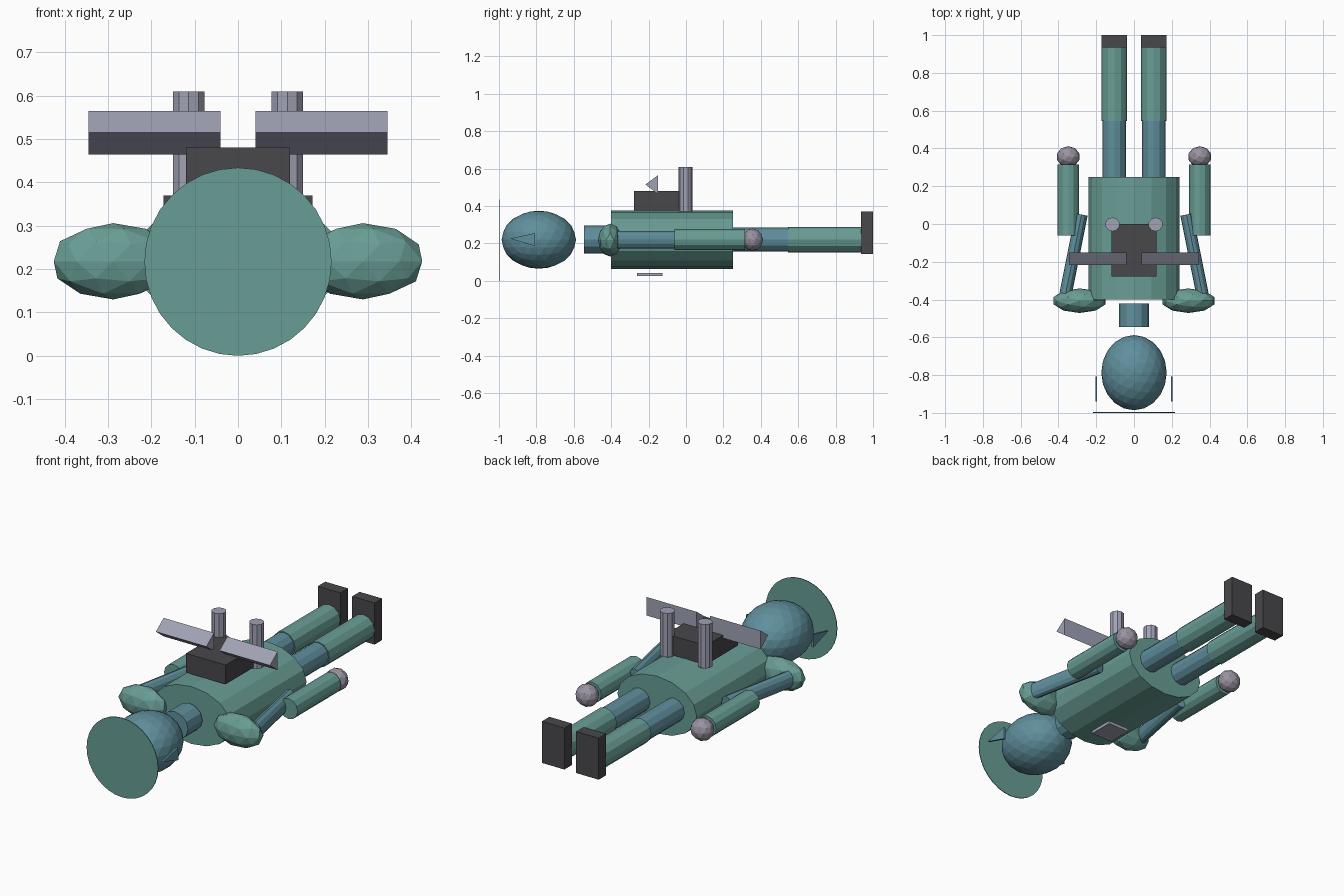
import bpy, bmesh, math
from mathutils import Matrix, Vector

if "Cube" in bpy.data.objects:
    bpy.data.objects.remove(bpy.data.objects["Cube"])

def material(name, rgb):
    m = bpy.data.materials.new(name)
    m.diffuse_color = (*rgb, 1)
    m.use_nodes = True
    m.node_tree.nodes["Principled BSDF"].inputs["Base Color"].default_value = m.diffuse_color
    return m

GREEN = material("green", (0.14, 0.34, 0.30))
BLUE = material("blue", (0.115, 0.275, 0.335))
DARK = material("dark_grey", (0.065, 0.065, 0.072))
LILAC = material("lilac_grey", (0.35, 0.36, 0.46))
PALE = material("pale_grey", (0.32, 0.29, 0.36))
MID = 0.22  # height of the body axis

def finish(name, bm, mat):
    bmesh.ops.recalc_face_normals(bm, faces=bm.faces)
    me = bpy.data.meshes.new(name)
    bm.to_mesh(me)
    bm.free()
    me.materials.append(mat)
    ob = bpy.data.objects.new(name, me)
    bpy.context.collection.objects.link(ob)
    return ob

def tube(name, a, b, r_side, r_up, sides, mat, tip=1.0, turn=0.0):
    """Cylinder or cone from a to b with an elliptical section."""
    a, b = Vector(a), Vector(b)
    d = (b - a).normalized()
    up = Vector((0, 0, 1)) if abs(d.z) < 0.9 else Vector((0, 1, 0))
    side = d.cross(up).normalized()
    frame = Matrix((side * r_side, up * r_up, d * (b - a).length)).transposed().to_4x4()
    frame.translation = (a + b) / 2
    bm = bmesh.new()
    bmesh.ops.create_cone(bm, cap_ends=True, segments=sides, radius1=1, radius2=tip, depth=1,
                          matrix=frame @ Matrix.Rotation(turn, 4, 'Z'))
    return finish(name, bm, mat)

def ball(name, centre, radii, level, mat):
    bm = bmesh.new()
    bmesh.ops.create_icosphere(bm, subdivisions=level, radius=1,
                               matrix=Matrix.Translation(centre) @ Matrix.Diagonal((*radii, 1)))
    return finish(name, bm, mat)

def box(name, lo, hi, mat):
    lo, hi = Vector(lo), Vector(hi)
    bm = bmesh.new()
    bmesh.ops.create_cube(bm, size=1, matrix=Matrix.Translation((lo + hi) / 2)
                          @ Matrix.Diagonal((*(hi - lo), 1)))
    return finish(name, bm, mat)

def prism(name, x0, x1, profile, mat):
    """Extrude a (y, z) profile along x."""
    bm = bmesh.new()
    face = bm.faces.new([bm.verts.new((x0, y, z)) for y, z in profile])
    ext = bmesh.ops.extrude_face_region(bm, geom=[face])
    bmesh.ops.translate(bm, vec=(x1 - x0, 0, 0),
                        verts=[v for v in ext["geom"] if isinstance(v, bmesh.types.BMVert)])
    return finish(name, bm, mat)

# Head, neck, torso and the disc behind the crown
tube("head_disc", (0, -1, 0.217), (0, -0.996, 0.217), 0.216, 0.217, 32, GREEN)
ball("head", (0, -0.787, MID), (0.173, 0.199, 0.155), 3, BLUE)
tube("neck", (0, -0.545, MID), (0, -0.42, MID), 0.079, 0.075, 12, BLUE)
tube("torso", (0, -0.4, MID), (0, 0.25, MID), 0.24, 0.157, 16, GREEN)

# Chest pack and back plate
box("chest_pack", (-0.12, -0.278, 0.375), (0.12, 0.0, 0.48), DARK)
box("back_plate", (-0.065, -0.262, 0.026), (0.065, -0.125, 0.043), LILAC)

# Paired parts
for s, label in ((-1, "left"), (1, "right")):
    prism(label + "_ear_fin", s * 0.195, s * 0.205,
          [(-0.94, 0.226), (-0.81, 0.255), (-0.807, 0.185)], BLUE)
    ball(label + "_shoulder", (s * 0.288, -0.406, 0.218), (0.144, 0.065, 0.088), 2, GREEN)
    tube(label + "_upper_arm", (s * 0.362, -0.37, MID), (s * 0.278, 0.05, MID),
         0.033, 0.046, 12, BLUE)
    tube(label + "_forearm", (s * 0.348, -0.062, MID), (s * 0.348, 0.315, MID),
         0.056, 0.056, 12, GREEN)
    ball(label + "_hand", (s * 0.348, 0.356, MID), (0.062, 0.056, 0.06), 2, PALE)
    tube(label + "_thigh", (s * 0.104, 0.2, MID), (s * 0.104, 0.55, MID),
         0.062, 0.064, 12, BLUE)
    tube(label + "_shin", (s * 0.104, 0.545, MID), (s * 0.104, 0.94, MID),
         0.068, 0.069, 12, GREEN)
    box(label + "_foot", (s * 0.104 - 0.068, 0.935, 0.143),
        (s * 0.104 + 0.068, 1.0, 0.37), DARK)
    tube(label + "_chest_post", (s * 0.114, -0.002, 0.37), (s * 0.114, -0.002, 0.61),
         0.038, 0.037, 10, LILAC)
    prism(label + "_chest_wing", s * 0.04, s * 0.345,
          [(-0.217, 0.515), (-0.15, 0.565), (-0.15, 0.464)], LILAC)
